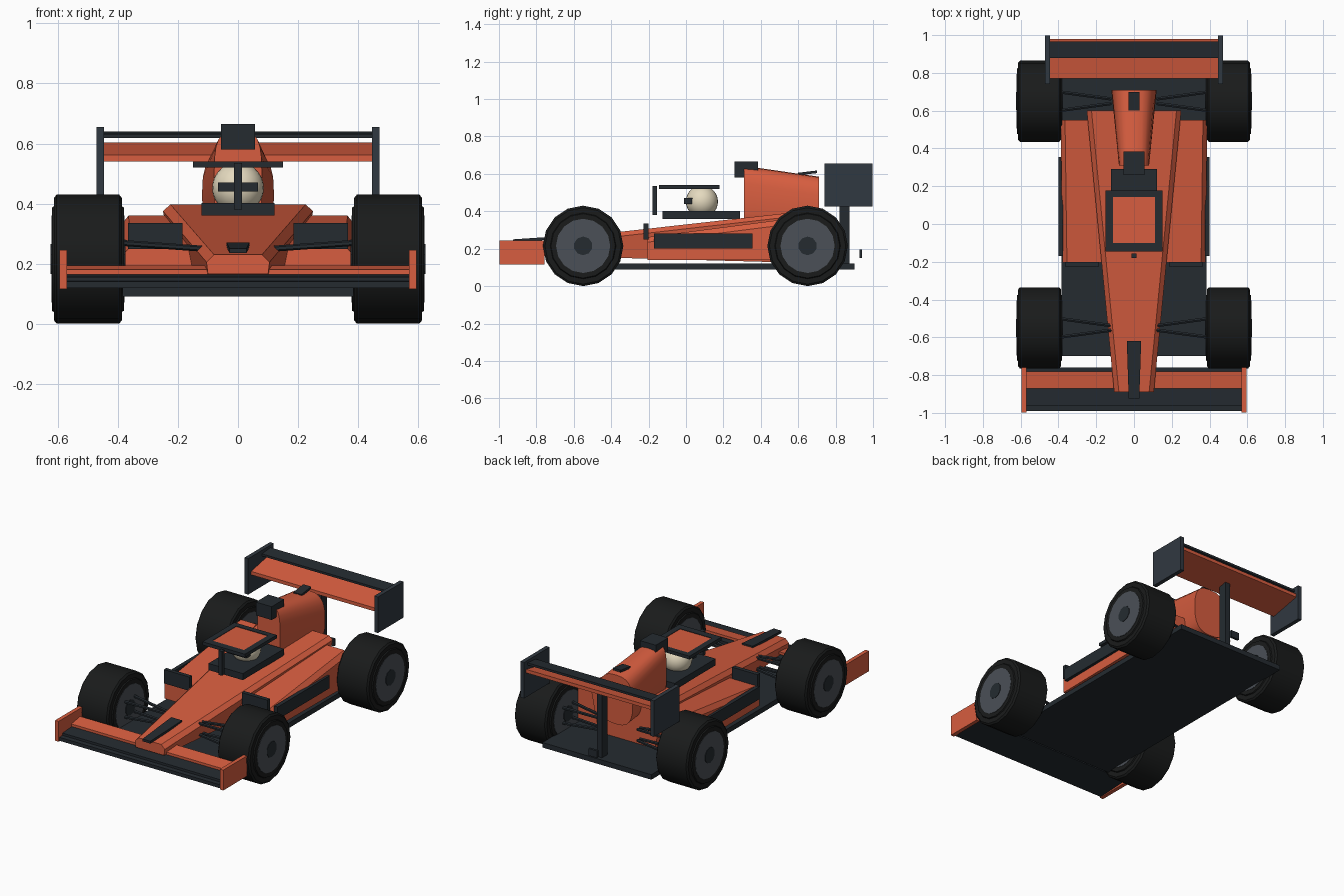
import bpy, bmesh, math
from mathutils import Vector

if "Cube" in bpy.data.objects:
    bpy.data.objects.remove(bpy.data.objects["Cube"])


def material(name, r, g, b):
    m = bpy.data.materials.new(name)
    m.diffuse_color = (r, g, b, 1)
    m.use_nodes = True
    m.node_tree.nodes["Principled BSDF"].inputs["Base Color"].default_value = m.diffuse_color
    return m


ORANGE = material("orange", 0.68, 0.11, 0.05)
DARK = material("dark", 0.018, 0.024, 0.030)
SLATE = material("slate", 0.030, 0.040, 0.052)
RUBBER = material("rubber", 0.010, 0.011, 0.011)
RIM = material("rim_grey", 0.07, 0.08, 0.095)
CREAM = material("cream", 0.78, 0.70, 0.52)


def finish(name, bm, mat, smooth=None):
    bmesh.ops.recalc_face_normals(bm, faces=bm.faces)
    me = bpy.data.meshes.new(name)
    bm.to_mesh(me)
    bm.free()
    me.materials.append(mat)
    ob = bpy.data.objects.new(name, me)
    bpy.context.collection.objects.link(ob)
    if smooth:
        bpy.ops.object.select_all(action='DESELECT')
        ob.select_set(True)
        bpy.context.view_layer.objects.active = ob
        bpy.ops.object.shade_smooth_by_angle(angle=math.radians(smooth))
    return ob


def loft(name, sections, mat, smooth=None):
    """Skin a row of closed sections and cap both ends."""
    bm = bmesh.new()
    rings = [[bm.verts.new(p) for p in s] for s in sections]
    n = len(rings[0])
    for a, b in zip(rings, rings[1:]):
        for i in range(n):
            j = (i + 1) % n
            bm.faces.new((a[i], a[j], b[j], b[i]))
    bm.faces.new(rings[0])
    bm.faces.new(rings[-1])
    return finish(name, bm, mat, smooth)


def box(name, x0, x1, y0, y1, z0, z1, mat, rise=0.0, x2=None, x3=None):
    """Box; rise lifts its rear end, x2/x3 give another rear width."""
    def rect(a, b, y, dz):
        return [(a, y, z0 + dz), (b, y, z0 + dz), (b, y, z1 + dz), (a, y, z1 + dz)]
    x2 = x0 if x2 is None else x2
    x3 = x1 if x3 is None else x3
    return loft(name, [rect(x0, x1, y0, 0), rect(x2, x3, y1, rise)], mat)


def rod(name, a, b, r, mat):
    a, b = Vector(a), Vector(b)
    bm = bmesh.new()
    bmesh.ops.create_cone(bm, cap_ends=True, segments=6, radius1=r, radius2=r, depth=(b - a).length)
    q = (b - a).to_track_quat('Z', 'Y')
    for v in bm.verts:
        v.co = q @ v.co + (a + b) / 2
    return finish(name, bm, mat)


def disc(name, cx, cy, cz, profile, mat, n=16, smooth=None):
    """Solid turned around the x axis from (offset, radius) pairs."""
    return loft(name, [[(cx + o, cy + r * math.sin(2 * math.pi * i / n),
                         cz + r * math.cos(2 * math.pi * i / n)) for i in range(n)]
                       for o, r in profile], mat, smooth)


def rounded(y, hw, z0, z1, e, n=24):
    pts = []
    for i in range(n):
        c, s = math.cos(2 * math.pi * i / n), math.sin(2 * math.pi * i / n)
        pts.append((hw * math.copysign(abs(c) ** (2 / e), c), y,
                    (z0 + z1) / 2 + (z1 - z0) / 2 * math.copysign(abs(s) ** (2 / e), s)))
    return pts


def hexagon(y, bottom, side, top):
    half = [bottom, side, top]
    return [(x, y, z) for x, z in half] + [(-x, y, z) for x, z in reversed(half)]


# Floor and tapered body
box("floor", -0.385, 0.385, -0.70, 0.90, 0.09, 0.122, DARK)
loft("body", [hexagon(-0.89, (0.100, 0.165), (0.105, 0.205), (0.080, 0.230)),
              hexagon(0.60, (0.200, 0.125), (0.250, 0.375), (0.225, 0.397))], ORANGE)
box("nose_stripe", -0.028, 0.028, -0.925, -0.62, 0.235, 0.250, DARK, rise=0.020, x2=-0.038, x3=0.038)

# Engine cover, air intake and top fin
loft("engine_cover", [rounded(0.31, 0.080, 0.30, 0.643, 3.5),
                      rounded(0.71, 0.120, 0.27, 0.585, 2.8)], ORANGE, 40)
box("air_intake", -0.056, 0.056, 0.26, 0.385, 0.58, 0.665, DARK)
box("cover_fin", -0.028, 0.028, 0.60, 0.70, 0.592, 0.606, DARK, rise=0.012)

# Cockpit surround, driver helmet and canopy
box("cockpit_surround", -0.122, 0.122, -0.125, 0.29, 0.36, 0.402, DARK)
bm = bmesh.new()
bmesh.ops.create_uvsphere(bm, u_segments=24, v_segments=14, radius=0.086)
bmesh.ops.translate(bm, vec=(0, 0.085, 0.452), verts=bm.verts)
finish("helmet", bm, CREAM, 60)
box("visor", -0.066, 0.066, -0.010, 0.040, 0.440, 0.470, DARK)
box("canopy_post", -0.013, 0.013, -0.18, -0.155, 0.38, 0.535, DARK)
for s in (-1, 1):
    box("canopy_side_bar", s * 0.112, s * 0.150, -0.145, 0.178, 0.520, 0.541, DARK)
box("canopy_front_bar", -0.15, 0.15, -0.145, -0.100, 0.520, 0.541, DARK)
box("canopy_rear_bar", -0.15, 0.15, 0.142, 0.178, 0.520, 0.541, DARK)
box("canopy_panel", -0.115, 0.115, -0.105, 0.145, 0.523, 0.538, ORANGE)

# Front wing
box("front_wing_plane", -0.572, 0.572, -0.99, -0.76, 0.118, 0.140, DARK, rise=0.012)
box("front_wing_step", -0.572, 0.572, -0.96, -0.76, 0.140, 0.156, DARK, rise=0.010)
box("front_wing_flap", -0.572, 0.572, -0.87, -0.78, 0.164, 0.180, ORANGE, rise=0.014)

# Rear wing with its post and light
box("rear_wing_plane", -0.448, 0.448, 0.77, 0.98, 0.540, 0.562, ORANGE, rise=0.042)
box("rear_wing_flap", -0.448, 0.448, 0.88, 0.965, 0.618, 0.632, DARK, rise=0.008)
box("rear_wing_post", -0.018, 0.018, 0.82, 0.875, 0.10, 0.56, DARK)
box("rear_light", -0.030, 0.030, 0.927, 0.942, 0.150, 0.195, DARK)

for s in (-1, 1):
    # Wing end plates
    box("front_end_plate", s * 0.570, s * 0.595, -0.998, -0.757, 0.115, 0.245, ORANGE)
    box("rear_end_plate", s * 0.446, s * 0.472, 0.74, 0.998, 0.425, 0.655, SLATE)

    # Sidepod with intake plate and side strip
    def pod(y, outer, shoulder, z_side, z_top):
        return [(s * x, y, z) for x, z in
                ((0.12, 0.14), (outer, 0.14), (outer, z_side), (shoulder, z_top), (0.12, z_top))]
    loft("sidepod", [pod(-0.205, 0.378, 0.355, 0.235, 0.262),
                     pod(0.55, 0.388, 0.365, 0.330, 0.360)], ORANGE)
    box("intake_plate", s * 0.185, s * 0.366, -0.226, -0.200, 0.248, 0.336, DARK)
    box("side_strip", s * 0.375, s * 0.400, -0.17, 0.355, 0.200, 0.280, DARK)

    # Wheels and wishbones
    for end, y in (("front", -0.55), ("rear", 0.65)):
        disc(end + "_tyre", s * 0.50, y, 0.215,
             [(-0.120, 0.172), (-0.113, 0.176), (-0.113, 0.204), (-0.104, 0.215),
              (0.104, 0.215), (0.113, 0.204), (0.113, 0.176), (0.120, 0.172)], RUBBER, smooth=30)
        disc(end + "_rim", s * 0.50, y, 0.215, [(-0.122, 0.145), (0.122, 0.145)], RIM, smooth=30)
        disc(end + "_hub", s * 0.50, y, 0.215, [(-0.125, 0.050), (0.125, 0.050)], DARK, n=10)
        for z_in, z_out in ((0.25, 0.27), (0.18, 0.17)):
            for d in (-1, 1):
                rod(end + "_wishbone", (s * 0.12, y + d * 0.012, z_in),
                    (s * 0.40, y + d * 0.050, z_out), 0.010, DARK)
